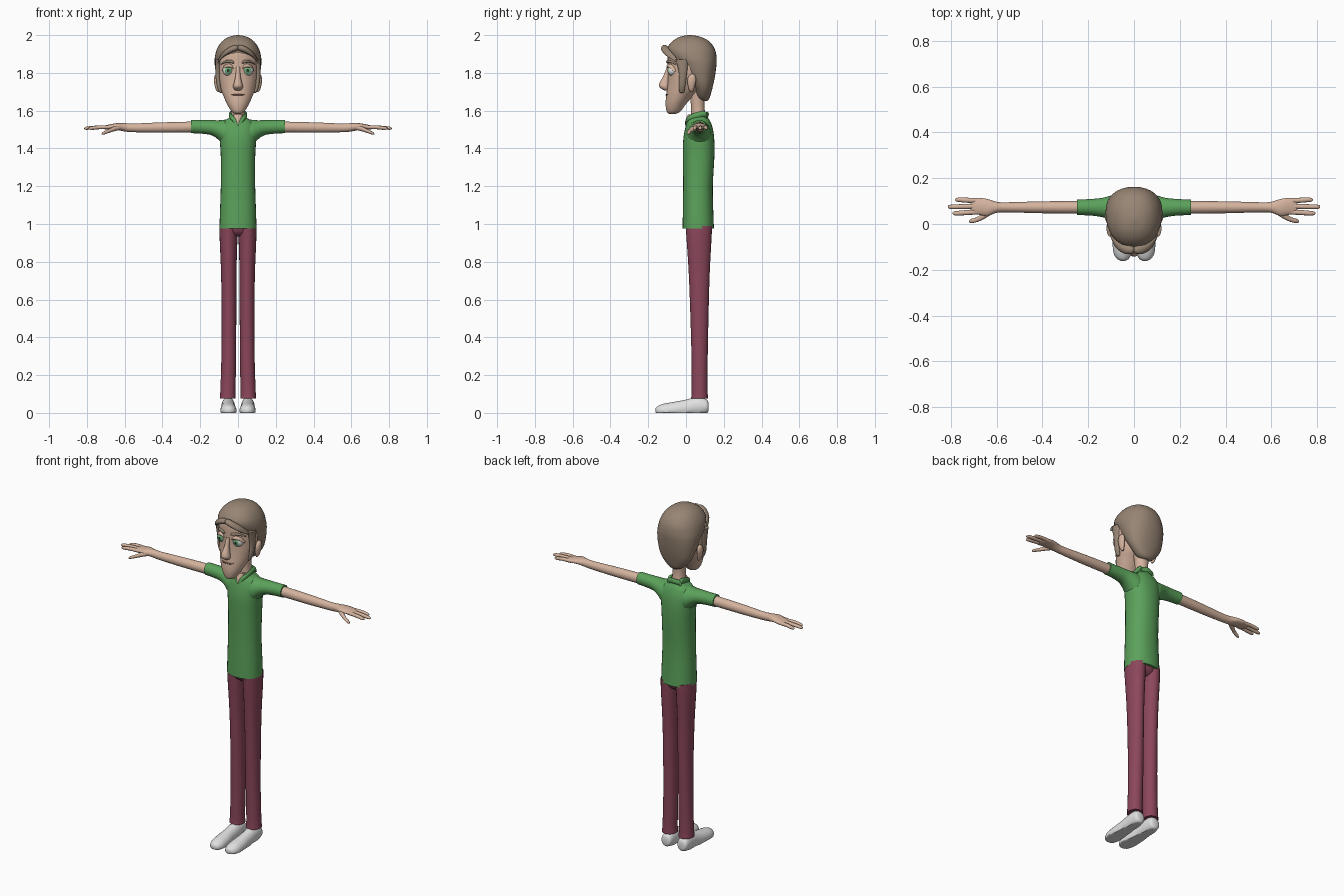
import bpy, bmesh, math
from mathutils import Vector


def material(name, rgb):
    m = bpy.data.materials.new(name)
    m.diffuse_color = (*rgb, 1)
    return m


SKIN = material("skin", (0.66, 0.45, 0.34))
HAIR = material("brown_hair", (0.31, 0.235, 0.175))
GREEN = material("green_cloth", (0.105, 0.36, 0.105))
RED = material("maroon_cloth", (0.26, 0.062, 0.105))
WHITE = material("white_shoe", (0.75, 0.75, 0.75))
IRIS = material("green_iris", (0.13, 0.42, 0.17))
BLACK = material("black_pupil", (0.02, 0.02, 0.02))
LIP = material("lip_line", (0.3, 0.15, 0.11))

AXES = {"Z": (Vector((1, 0, 0)), Vector((0, 1, 0))),
        "X": (Vector((0, 1, 0)), Vector((0, 0, 1))),
        "Y": (Vector((1, 0, 0)), Vector((0, 0, 1)))}


def finish(name, bm, mats, mirror):
    bmesh.ops.recalc_face_normals(bm, faces=bm.faces)
    me = bpy.data.meshes.new(name)
    bm.to_mesh(me)
    bm.free()
    for m in mats:
        me.materials.append(m)
    ob = bpy.data.objects.new(name, me)
    bpy.context.collection.objects.link(ob)
    if mirror:
        ob.modifiers.new("mirror", "MIRROR").use_mirror_merge = False
    return ob


def smooth_sections(secs, steps):
    """Catmull-Rom interpolation between sections."""
    out = []
    for i in range(len(secs) - 1):
        p = [secs[max(i - 1, 0)], secs[i], secs[i + 1], secs[min(i + 2, len(secs) - 1)]]
        for s in range(steps):
            t = s / steps
            out.append([0.5 * (2 * b + (c - a) * t + (2 * a - 5 * b + 4 * c - d) * t * t
                               + (3 * b - a - 3 * c + d) * t ** 3) for a, b, c, d in zip(*p)])
    return out + [list(secs[-1])]


def loft(name, secs, axis, mat, mirror=False, n=24, power=1.0, steps=4, floor=None):
    """Sections are (x, y, z, half size u, half size v), perpendicular to axis."""
    u, v = AXES[axis]
    bm = bmesh.new()
    rings = []
    for x, y, z, a, b in smooth_sections(secs, steps):
        ring = []
        for k in range(n):
            t = math.tau * k / n
            c, s = math.cos(t), math.sin(t)
            c = math.copysign(abs(c) ** power, c)
            s = math.copysign(abs(s) ** power, s)
            co = Vector((x, y, z)) + u * max(a, 0.001) * c + v * max(b, 0.001) * s
            if floor is not None:
                co.z = max(co.z, floor)
            ring.append(bm.verts.new(co))
        rings.append(ring)
    for r, q in zip(rings, rings[1:]):
        for k in range(n):
            bm.faces.new((r[k], r[(k + 1) % n], q[(k + 1) % n], q[k]))
    bm.faces.new(rings[0])
    bm.faces.new(rings[-1])
    return finish(name, bm, [mat], mirror)


def stack(rows):
    """Rows (z, half width, y front, y back) into centred sections."""
    return [(0, (f + b) / 2, z, w, (b - f) / 2) for z, w, f, b in rows]


# Head, neck and nose
loft("head", stack([
    (1.583, .015, -.088, -.055), (1.595, .034, -.102, -.03), (1.635, .058, -.108, .0),
    (1.68, .078, -.105, .04), (1.72, .093, -.10, .08), (1.78, .106, -.096, .11),
    (1.85, .111, -.097, .13), (1.92, .098, -.092, .12), (1.97, .05, -.05, .08)]),
    "Z", SKIN, n=32)
loft("neck", [(0, .07, 1.52, .042, .045), (0, .065, 1.58, .037, .038),
              (0, .062, 1.63, .036, .036), (0, .06, 1.72, .045, .045)], "Z", SKIN)
loft("nose", [(0, -.092, 1.83, .011, .010), (0, -.102, 1.785, .013, .017),
              (0, -.113, 1.75, .021, .026), (0, -.114, 1.728, .026, .028),
              (0, -.107, 1.712, .019, .018), (0, -.102, 1.706, .006, .006)], "Z", SKIN)
loft("mouth", [(-.037, -.096, 1.687, .003, .002), (-.018, -.104, 1.684, .004, .0035),
               (.018, -.104, 1.684, .004, .0035), (.037, -.096, 1.687, .003, .002)],
     "X", LIP, n=8)
loft("ears", [(.103, .03, 1.698, .004, .006), (.108, .028, 1.715, .011, .014),
              (.113, .03, 1.755, .014, .023), (.114, .032, 1.782, .011, .018),
              (.112, .034, 1.794, .003, .005)], "Z", SKIN, True, n=16)

# Eyes: spheres facing forward, coloured by direction
bm = bmesh.new()
bmesh.ops.create_uvsphere(bm, u_segments=24, v_segments=24, radius=.029)
for vert in bm.verts:
    x, y, z = vert.co
    vert.co = (x + .052, -z - .07, y + 1.813)
for f in bm.faces:
    d = (-.07 - f.calc_center_median().y) / .029
    f.material_index = 2 if d > .96 else 1 if d > .8 else 0
finish("eyes", bm, [WHITE, IRIS, BLACK], True)
loft("upper_eyelids", [(.022, -.088, 1.822, .006, .004), (.036, -.09, 1.835, .012, .009),
                       (.056, -.086, 1.838, .014, .010), (.075, -.073, 1.828, .012, .008),
                       (.086, -.06, 1.812, .006, .004)], "X", SKIN, True, n=12)
loft("eyebrows", [(.02, -.097, 1.853, .004, .004), (.032, -.097, 1.859, .008, .008),
                  (.06, -.085, 1.861, .008, .007), (.09, -.055, 1.846, .005, .003)],
     "X", HAIR, True, n=12)

# Hair cap, sideburns and rolled fringe
loft("hair", stack([
    (1.652, .02, .085, .112), (1.668, .052, .06, .125), (1.72, .094, .04, .14),
    (1.78, .114, .0, .153), (1.84, .123, -.04, .161), (1.88, .123, -.082, .162),
    (1.925, .112, -.10, .153), (1.965, .086, -.075, .125), (1.99, .05, -.035, .08),
    (2.0, .008, .01, .03)]), "Z", HAIR, n=32, power=.9)
loft("sideburns", [(.106, -.02, 1.87, .014, .035), (.106, -.016, 1.80, .014, .022),
                   (.102, -.02, 1.735, .011, .017), (.092, -.022, 1.70, .008, .013),
                   (.09, -.022, 1.694, .003, .004)], "Z", HAIR, True, n=16)
loft("fringe", [(.102, -.05, 1.865, .008, .008), (.08, -.085, 1.895, .018, .014),
                (.045, -.108, 1.92, .02, .017), (.012, -.113, 1.932, .018, .016),
                (-.004, -.111, 1.93, .008, .008)], "X", HAIR, True, n=16)

# Shirt
loft("shirt_body", stack([
    (.976, .098, -.018, .148), (1.05, .096, -.017, .145), (1.2, .091, -.015, .142),
    (1.35, .091, -.016, .15), (1.44, .096, -.015, .15), (1.50, .098, -.006, .143),
    (1.54, .08, .006, .13), (1.56, .05, .015, .118), (1.575, .038, .03, .11)]),
    "Z", GREEN, n=32, power=.9)
loft("sleeves", [(.02, .068, 1.482, .06, .07), (.07, .069, 1.482, .062, .07),
                 (.105, .071, 1.498, .052, .051), (.14, .072, 1.51, .042, .040),
                 (.19, .073, 1.514, .036, .036), (.25, .073, 1.516, .034, .035)],
     "X", GREEN, True)
loft("collar_sides", [(.036, .11, 1.565, .010, .006), (.036, .10, 1.583, .010, .014),
                      (.04, .07, 1.578, .008, .016), (.036, .03, 1.567, .008, .014),
                      (.022, .006, 1.552, .009, .011), (.006, -.004, 1.528, .006, .006)],
     "Y", GREEN, True, n=12)
loft("collar_back", [(-.038, .104, 1.575, .008, .014), (0, .113, 1.58, .008, .015),
                     (.038, .104, 1.575, .008, .014)], "X", GREEN, n=12)
loft("neck_opening", [(0, .002, 1.522, .002, .006), (0, .008, 1.545, .013, .012),
                      (0, .03, 1.58, .028, .02)], "Z", SKIN, n=12)

# Arms and hands
loft("arms", [(.2, .073, 1.514, .028, .029), (.4, .073, 1.511, .026, .027),
              (.55, .073, 1.509, .022, .023), (.6, .073, 1.512, .024, .022),
              (.64, .072, 1.516, .037, .018), (.675, .077, 1.514, .037, .014),
              (.705, .078, 1.511, .033, .010), (.715, .078, 1.511, .02, .005)],
     "X", SKIN, True)
for i, (y0, y1, tip) in enumerate([(.102, .106, .782), (.078, .075, .814), (.053, .047, .793)]):
    ym = (y0 + y1) / 2
    loft("fingers_%d" % (i + 1), [
        (.68, y0, 1.512, .011, .010), (.73, ym, 1.512, .011, .010),
        (tip - .02, y1, 1.508, .010, .009), (tip - .004, y1, 1.506, .007, .006),
        (tip, y1, 1.506, .002, .002)], "X", SKIN, True, n=12)
loft("thumbs", [(.615, .06, 1.512, .012, .012), (.65, .04, 1.505, .015, .013),
                (.685, .02, 1.492, .011, .010), (.712, .013, 1.481, .009, .008),
                (.722, .011, 1.477, .002, .002)], "X", SKIN, True, n=12)

# Trousers
loft("trouser_legs", [(.049, .068, .99, .048, .07), (.05, .069, .92, .047, .066),
                      (.049, .07, .75, .041, .056), (.048, .071, .55, .039, .049),
                      (.049, .072, .3, .039, .043), (.053, .072, .13, .040, .042),
                      (.054, .072, .075, .042, .045)], "Z", RED, True)
loft("trouser_hips", [(0, .068, .935, .03, .035), (0, .068, .955, .085, .058),
                      (0, .068, .99, .093, .07)], "Z", RED)

# Shoes, flattened on the ground
loft("shoes", [(.052, .12, .03, .014, .018), (.052, .112, .034, .030, .034),
               (.052, .08, .035, .035, .048), (.052, .04, .032, .036, .048),
               (.052, -.01, .022, .037, .046), (.051, -.07, .015, .042, .042),
               (.05, -.12, .012, .041, .036), (.049, -.15, .012, .028, .024),
               (.048, -.161, .014, .010, .010)], "Y", WHITE, True, floor=0.0)

# Smooth shading, keeping hems sharp
bpy.ops.object.select_all(action="SELECT")
bpy.context.view_layer.objects.active = bpy.data.objects["head"]
bpy.ops.object.shade_smooth_by_angle(angle=math.radians(45))
